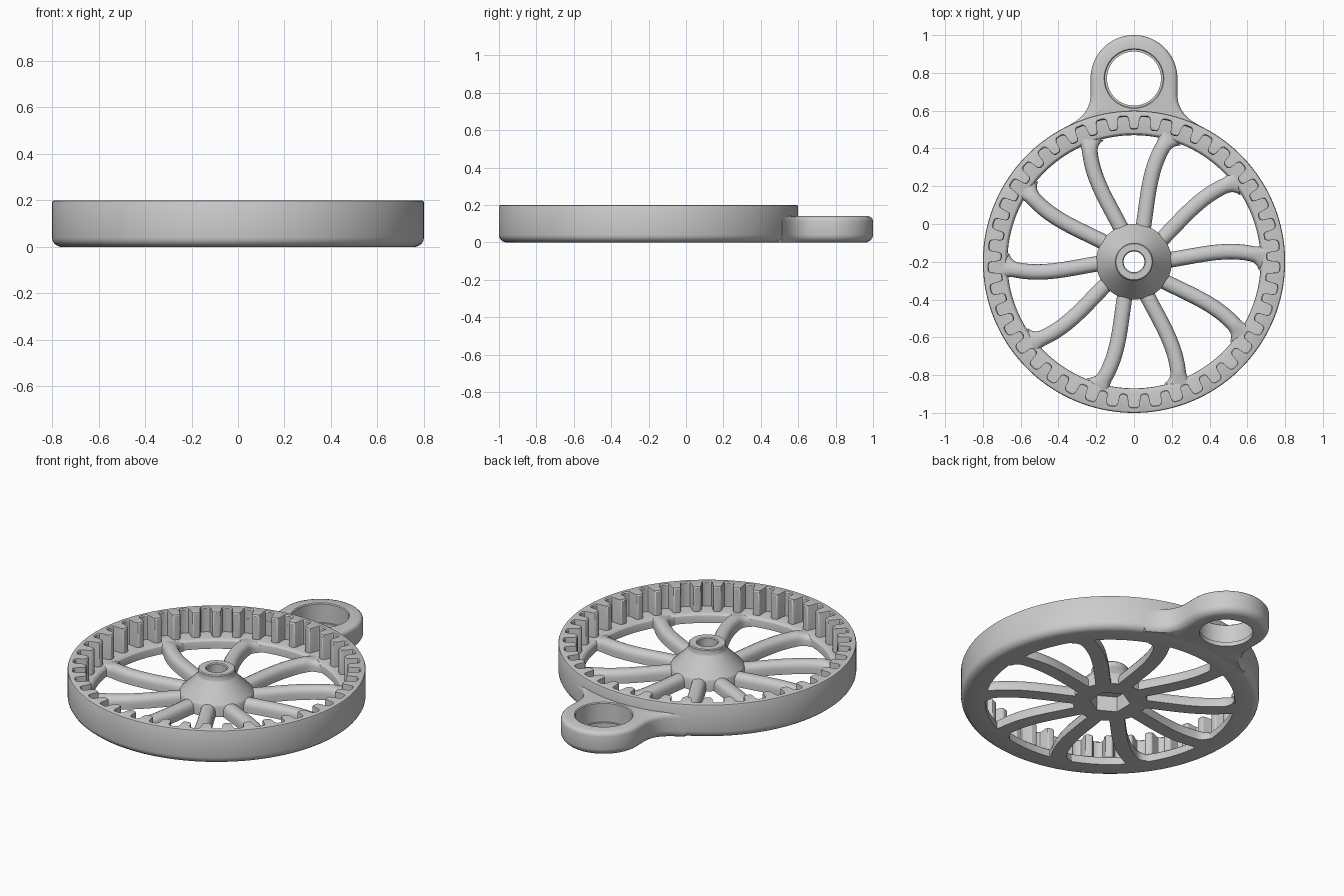
import bpy, bmesh, math
from math import sin, cos, pi, radians

if "Cube" in bpy.data.objects:
    bpy.data.objects.remove(bpy.data.objects["Cube"])

CY = -0.2      # wheel centre y
LUG_Y = 0.77   # lug centre y


def loft(name, loops, ring=False, angle=30):
    """Skin equal-length closed loops; ring joins last to first, otherwise ends are capped."""
    bm = bmesh.new()
    vs = [[bm.verts.new(p) for p in loop] for loop in loops]
    n = len(vs[0])
    for i in range(len(vs) if ring else len(vs) - 1):
        a, b = vs[i], vs[(i + 1) % len(vs)]
        for j in range(n):
            k = (j + 1) % n
            bm.faces.new((a[j], a[k], b[k], b[j]))
    if not ring:
        bm.faces.new(vs[0][::-1])
        bm.faces.new(vs[-1])
    bmesh.ops.recalc_face_normals(bm, faces=bm.faces)
    me = bpy.data.meshes.new(name)
    bm.to_mesh(me)
    bm.free()
    ob = bpy.data.objects.new(name, me)
    bpy.context.collection.objects.link(ob)
    smooth(ob, angle)
    return ob


def smooth(ob, angle=30):
    bpy.ops.object.select_all(action='DESELECT')
    bpy.context.view_layer.objects.active = ob
    ob.select_set(True)
    bpy.ops.object.shade_smooth_by_angle(angle=radians(angle))


def circle(r, z, angles, cy=CY):
    return [(r * cos(a), cy + r * sin(a), z) for a in angles]


# Toothed rim: one tooth as (fraction of pitch, radius), repeated round the inside
TEETH = 41
TOOTH = [(-.5, .77), (-.36, .769), (-.29, .764), (-.25, .754), (-.215, .716), (-.18, .706),
         (-.12, .701), (0, .70), (.12, .701), (.18, .706), (.215, .716), (.25, .754),
         (.29, .764), (.36, .769)]
pts = [(pi / 2 + (t + f) * 2 * pi / TEETH, r) for t in range(TEETH) for f, r in TOOTH]
ang = [a for a, r in pts]


def teeth(z, d=0):
    return [((r + d) * cos(a), CY + (r + d) * sin(a), z) for a, r in pts]


outer = [(.67, 0), (.765, 0), (.779, .005), (.791, .015), (.798, .027), (.8, .04),
         (.8, .19), (.797, .197), (.79, .2)]
ledge = [(.695, .055), (.682, .052), (.673, .043), (.67, .03)]
loft("toothed_rim", [circle(r, z, ang) for r, z in outer]
     + [teeth(.2, .005), teeth(.193), teeth(.055)]
     + [circle(r, z, ang) for r, z in ledge], ring=True)

# Curved spokes: D-shaped section swept along a bowed path, flared into the rim
SECTION = [(-1, 0), (-1, .45), (-.92, .68), (-.72, .87), (-.4, .97), (0, 1),
           (.4, .97), (.72, .87), (.92, .68), (1, .45), (1, 0)]


def spoke_point(r, base):
    t = (r - .13) / .56
    a = base + radians(1 + 1 * t) + radians(20) * t * (1 - t)
    return r * cos(a), r * sin(a)


for i in range(10):
    base = i * 2 * pi / 10
    loops = []
    for s in range(29):
        r = .13 + .56 * s / 28
        x, y = spoke_point(r, base)
        x2, y2 = spoke_point(r + .001, base)
        l = math.hypot(x2 - x, y2 - y)
        nx, ny = -(y2 - y) / l, (x2 - x) / l
        u = max(0, (r - .63) / .06)
        w = .041 + .035 * u * u
        h = .07 - .012 * u
        loops.append([(x + nx * w * a, CY + y + ny * w * a, h * b) for a, b in SECTION])
    loft(f"spoke_{i + 1}", loops, angle=40)

# Conical hub with a hexagonal pocket below and a round bore above
hub_ang = [2 * pi * i / 72 for i in range(72)]


def hexagon(r, z):
    k = r * cos(pi / 6)
    return [(k / cos((a + pi / 6) % (pi / 3) - pi / 6) * cos(a),
             CY + k / cos((a + pi / 6) % (pi / 3) - pi / 6) * sin(a), z) for a in hub_ang]


hub_profile = [(.055, .195), (.06, .2), (.095, .2), (.1, .195), (.1, .17), (.105, .16),
               (.195, .07), (.2, .06), (.2, 0)]
loft("hub", [hexagon(.11, 0), hexagon(.11, .09), circle(.055, .09, hub_ang)]
     + [circle(r, z, hub_ang) for r, z in hub_profile], ring=True)


# Ring lug on the back, blended into the rim with concave fillets
def lug_outline(d, z):
    half = []
    for i in range(13):
        a = radians(90 - 26.7 * i / 12)
        half.append((.768 * cos(a), CY + .768 * sin(a)))
    c = [(.36 - d / 2, .515 - d / 4), (.30 - d, .545), (.225 - d, .59), (.229 - d, .70)]
    for i in range(15):
        t = i / 14
        b = [(1 - t) ** 3, 3 * t * (1 - t) ** 2, 3 * t * t * (1 - t), t ** 3]
        half.append(tuple(sum(b[k] * c[k][m] for k in range(4)) for m in (0, 1)))
    for i in range(25):
        a = pi / 2 * i / 24
        half.append(((.23 - d) * cos(a), LUG_Y + (.23 - d) * sin(a)))
    full = half + [(-x, y) for x, y in half[-2:0:-1]]
    return [(x, y, z) for x, y in full]


lug = loft("mounting_lug", [lug_outline(d, z) for d, z in [
    (.033, 0), (.02, .006), (.009, .016), (.002, .028), (0, .04), (0, .115),
    (.003, .126), (.011, .135), (.025, .14)]])

# Stepped hole through the lug
hole_ang = [2 * pi * i / 64 for i in range(64)]
cutter = loft("lug_hole_cutter", [circle(r, z, hole_ang, LUG_Y) for r, z in [
    (.143, -.1), (.143, .025), (.153, .025), (.153, .135), (.158, .14), (.158, .3)]])
cutter.hide_render = True
mod = lug.modifiers.new("hole", 'BOOLEAN')
mod.operation = 'DIFFERENCE'
mod.solver = 'EXACT'
mod.object = cutter
smooth(lug)
with bpy.context.temp_override(object=lug, active_object=lug):
    bpy.ops.object.modifier_apply(modifier="hole")
bpy.data.objects.remove(cutter)
smooth(lug)
